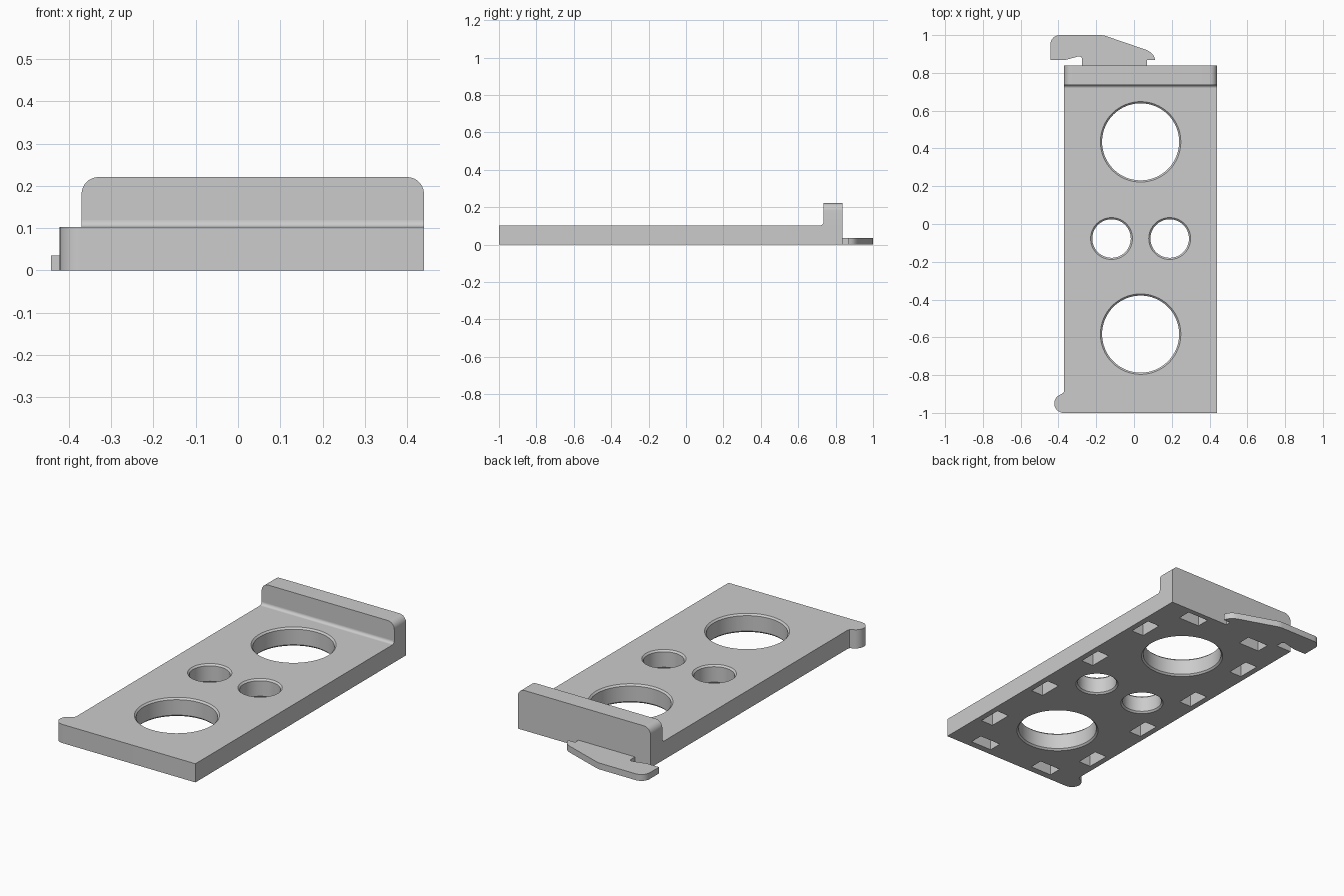
import bpy
import bmesh
from math import cos, sin, radians, pi
from mathutils import Matrix, Vector

cube = bpy.data.objects.get("Cube")
if cube:
    bpy.data.objects.remove(cube, do_unlink=True)

# Main dimensions
LEFT, RIGHT = -0.37, 0.44
FRONT, BACK = -1.0, 0.838
LIP_Y = 0.735
PLATE_H, LIP_H, CLIP_H = 0.103, 0.221, 0.035
MID_X = (LEFT + RIGHT) / 2

grey = bpy.data.materials.new("plain grey")
grey.use_nodes = True
grey.diffuse_color = (0.6, 0.6, 0.6, 1)
grey.node_tree.nodes["Principled BSDF"].inputs["Base Color"].default_value = (0.6, 0.6, 0.6, 1)


def arc(cx, cy, r, start, end, steps=10):
    """Points along a circular arc, angles in degrees."""
    angles = [radians(start + (end - start) * i / steps) for i in range(steps + 1)]
    return [(cx + r * cos(a), cy + r * sin(a)) for a in angles]


def finish(bm, name):
    bmesh.ops.recalc_face_normals(bm, faces=bm.faces)
    mesh = bpy.data.meshes.new(name)
    bm.to_mesh(mesh)
    bm.free()
    mesh.materials.append(grey)
    obj = bpy.data.objects.new(name, mesh)
    bpy.context.collection.objects.link(obj)
    return obj


def smooth(obj):
    bpy.ops.object.select_all(action='DESELECT')
    obj.select_set(True)
    bpy.context.view_layer.objects.active = obj
    bpy.ops.object.shade_smooth_by_angle(angle=radians(32))


def prism(name, outline, place, depth):
    """Extrude a flat outline; place maps each 2D point into 3D."""
    bm = bmesh.new()
    face = bm.faces.new([bm.verts.new(place(u, v)) for u, v in outline])
    grown = bmesh.ops.extrude_face_region(bm, geom=[face])["geom"]
    verts = [g for g in grown if isinstance(g, bmesh.types.BMVert)]
    bmesh.ops.translate(bm, verts=verts, vec=Vector(depth))
    return finish(bm, name)


def add_hole(bm, x, y, r, c=0.009, sides=64):
    """Round through-hole cutter that flares to a chamfer at both ends."""
    profile = [(r + 2 * c, -c), (r, c), (r, PLATE_H - c), (r + 2 * c, PLATE_H + c)]
    rings = [[bm.verts.new((x + pr * cos(2 * pi * i / sides),
                            y + pr * sin(2 * pi * i / sides), z))
              for i in range(sides)] for pr, z in profile]
    for low, high in zip(rings, rings[1:]):
        for i in range(sides):
            j = (i + 1) % sides
            bm.faces.new((low[i], low[j], high[j], high[i]))
    bm.faces.new(rings[0][::-1])
    bm.faces.new(rings[-1])


def add_pocket(bm, x, y, sx, sy, depth=0.07):
    """Blind rectangular pocket cutter in the underside."""
    size = Matrix.Diagonal((sx, sy, 2 * depth, 1))
    bmesh.ops.create_cube(bm, size=1, matrix=Matrix.Translation((x, y, 0)) @ size)


# Base plate with the round nub on its front right corner
outline = [(RIGHT, FRONT), (RIGHT, BACK), (LEFT, BACK), (LEFT, -0.883), (-0.374, -0.894)]
outline += arc(-0.372, -0.95, 0.05, 110, 270, 16)
plate = prism("base_plate", outline, lambda u, v: (u, v, 0), (0, 0, PLATE_H))

# Holes and underside pockets
bm = bmesh.new()
for y in (0.435, -0.583):
    add_hole(bm, MID_X, y, 0.204)
for side in (-1, 1):
    add_hole(bm, MID_X + side * 0.154, -0.077, 0.102)
    for i in range(4):
        add_pocket(bm, MID_X + side * 0.335, -0.695 + i * 0.41, 0.075, 0.13)
    for y in (-0.925, 0.772):
        add_pocket(bm, MID_X + side * 0.205, y, 0.13, 0.075)
cutter = finish(bm, "hole_cutter")
cutter.hide_render = True

cut = plate.modifiers.new("holes", 'BOOLEAN')
cut.operation = 'DIFFERENCE'
cut.solver = 'EXACT'
cut.object = cutter
bpy.context.view_layer.objects.active = plate
bpy.ops.object.modifier_apply(modifier=cut.name)
bpy.data.objects.remove(cutter, do_unlink=True)
smooth(plate)

# Raised lip across the back, with rounded top corners
R = 0.04
outline = [(LEFT, PLATE_H), (RIGHT, PLATE_H)]
outline += arc(RIGHT - R, LIP_H - R, R, 0, 90)
outline += arc(LEFT + R, LIP_H - R, R, 90, 180)
smooth(prism("back_lip", outline, lambda u, v: (u, LIP_Y, v), (0, BACK - LIP_Y, 0)))

# Small concave fillet where the lip meets the plate
F = 0.016
outline = [(LIP_Y, PLATE_H)] + arc(LIP_Y - F, PLATE_H + F, F, 0, -90, 8)
smooth(prism("lip_fillet", outline, lambda u, v: (LEFT, u, v), (RIGHT - LEFT, 0, 0)))

# Thin hooked clip behind the lip
outline = [(-0.275, BACK), (0.07, BACK), (0.07, 0.868), (0.112, 0.868), (0.108, 0.882)]
outline += arc(0.032, 0.838, 0.09, 40, 72, 6)
outline += arc(-0.18, 0.9, 0.1, 72, 90, 4)
outline += arc(-0.393, 0.95, 0.05, 90, 180, 8)
outline += [(-0.443, 0.868), (-0.365, 0.868), (-0.295, 0.887)]
outline += arc(-0.289, 0.873, 0.014, 90, 0, 4)
smooth(prism("back_clip", outline, lambda u, v: (u, v, 0), (0, 0, CLIP_H)))
